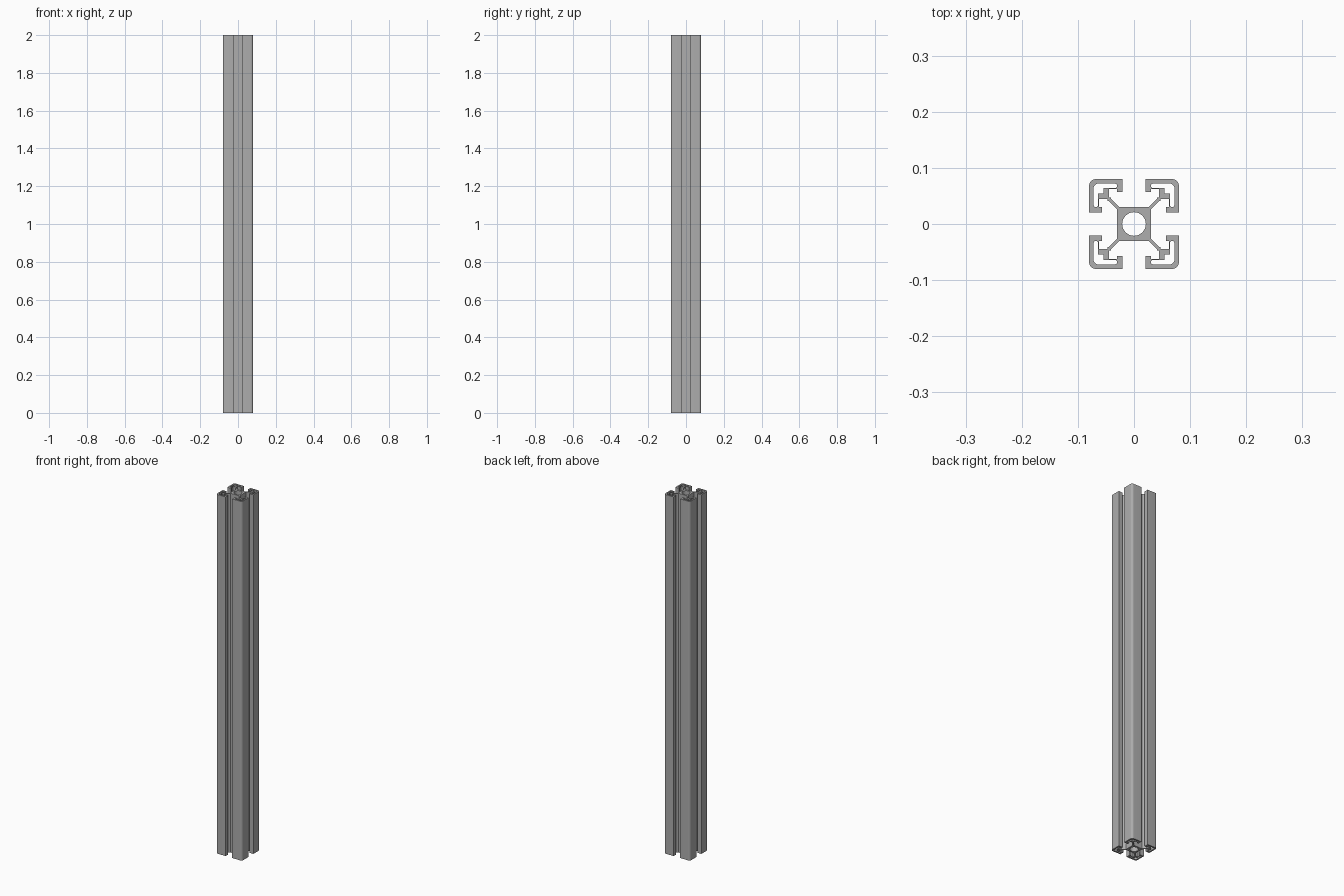
import bpy
import math
from mathutils import Vector

if "Cube" in bpy.data.objects:
    bpy.data.objects.remove(bpy.data.objects["Cube"])

HEIGHT = 2.0
HALF = 0.08
BORE = 0.021
ROUND = 0.012

aluminium = bpy.data.materials.new("Aluminium grey")
aluminium.use_nodes = True
grey = (0.42, 0.42, 0.42, 1)
aluminium.diffuse_color = grey
aluminium.node_tree.nodes["Principled BSDF"].inputs["Base Color"].default_value = grey


def arc(cx, cy, r, start, end, steps):
    angles = [math.radians(start + (end - start) * i / steps) for i in range(steps + 1)]
    return [(cx + r * math.cos(a), cy + r * math.sin(a)) for a in angles]


def mirrored(half):
    """Complete a profile across the corner diagonal."""
    return half + [(y, x) for x, y in reversed(half)]


def turned(points, quarter):
    for _ in range(quarter):
        points = [(-y, x) for x, y in points]
    return points


# Slot wall from the core to the outer lip, then the rounded outer corner
slot_wall = [(0.026, 0.03), (0.041, 0.045), (0.041, 0.047), (0.045, 0.047),
             (0.045, 0.062), (0.03, 0.062), (0.03, 0.057), (0.0205, 0.057),
             (0.0205, HALF)]
corner = arc(HALF - ROUND, HALF - ROUND, ROUND, 90, 45, 4)[:-1]
quadrant = mirrored(slot_wall + corner)[::-1]

# Hollow chamber inside each corner
chamber = mirrored([(0.054, 0.054), (0.054, 0.064)]
                   + arc(0.034, 0.068, 0.004, 270, 90, 6)
                   + arc(0.064, 0.064, 0.008, 90, 45, 3)[:-1])

outline = [p for q in range(4) for p in turned(quadrant, q)]
loops = [outline, arc(0, 0, BORE, 0, 360, 32)[:-1]]
loops += [turned(chamber, q) for q in range(4)]

# Extruded bar from a filled 2D curve
curve = bpy.data.curves.new("extruded_bar", "CURVE")
curve.dimensions = "2D"
curve.fill_mode = "BOTH"
curve.extrude = HEIGHT / 2
for loop in loops:
    spline = curve.splines.new("POLY")
    spline.points.add(len(loop) - 1)
    for point, (x, y) in zip(spline.points, loop):
        point.co = (x, y, 0, 1)
    spline.use_cyclic_u = True
bar = bpy.data.objects.new("extruded_bar", curve)
bpy.context.collection.objects.link(bar)
bar.location = Vector((0, 0, HEIGHT / 2))
curve.materials.append(aluminium)

# Convert to a mesh with crisp edges
bpy.context.view_layer.objects.active = bar
bar.select_set(True)
bpy.ops.object.convert(target="MESH")
bpy.ops.object.shade_smooth_by_angle(angle=math.radians(30))
